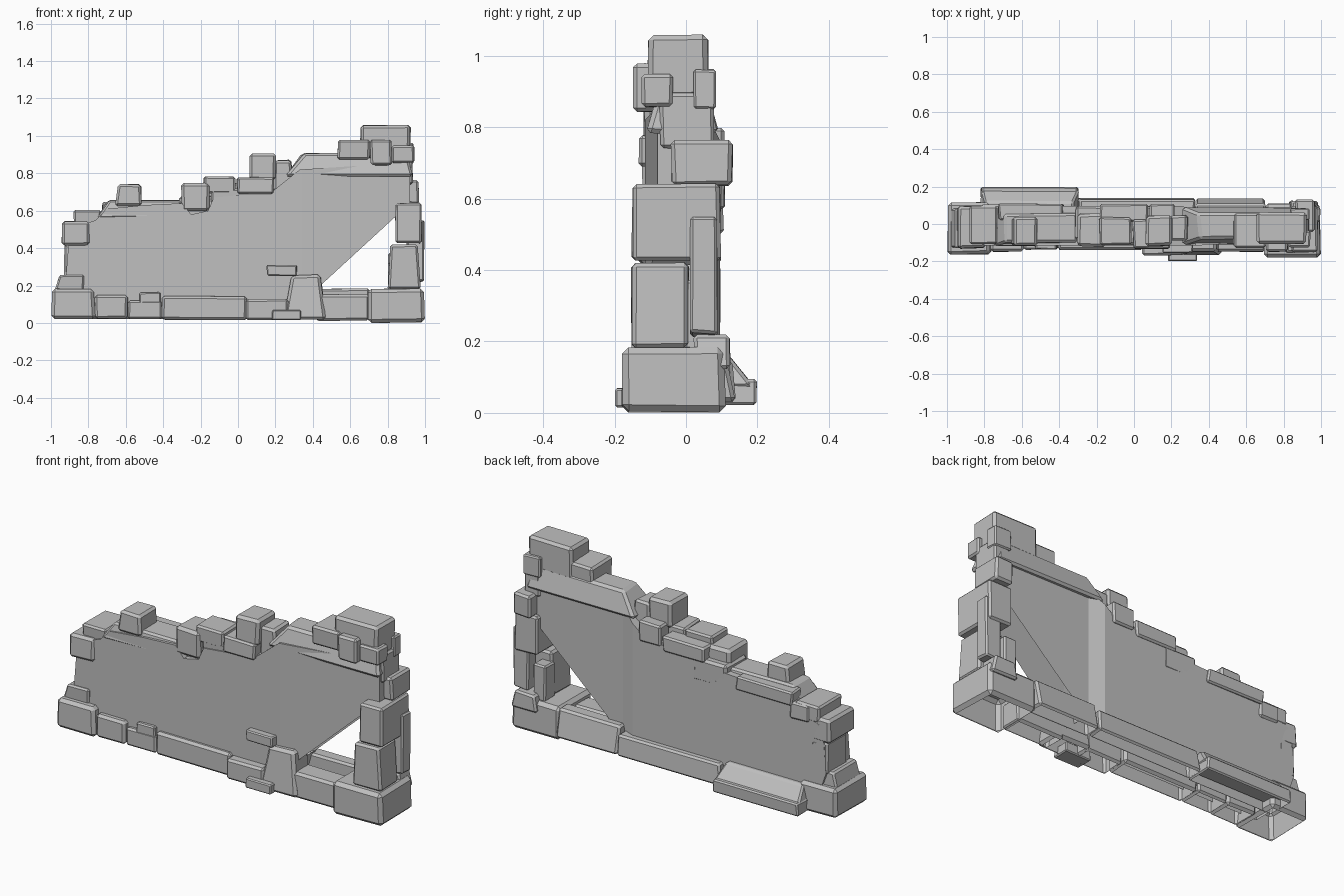
import bpy, bmesh, random
from mathutils import Vector

random.seed(4)
cube = bpy.data.objects.get("Cube")
if cube:
    bpy.data.objects.remove(cube, do_unlink=True)

grey = bpy.data.materials.new("grey_stone")
grey.use_nodes = True
colour = (0.53, 0.53, 0.53, 1)
grey.diffuse_color = colour
grey.node_tree.nodes["Principled BSDF"].inputs["Base Color"].default_value = colour


def finish(name, bm):
    mesh = bpy.data.meshes.new(name)
    bm.to_mesh(mesh)
    bm.free()
    mesh.materials.append(grey)
    obj = bpy.data.objects.new(name, mesh)
    bpy.context.collection.objects.link(obj)


def stone(name, x, y, z, taper=(0, 0), lean=(0, 0), rough=0.05, chamfer=0.1, hollow=False):
    """Chamfered block: taper pulls the top in at -x and +x, lean at -y and +y."""
    bm = bmesh.new()
    bmesh.ops.create_cube(bm, size=1)
    low = Vector((x[0], y[0], z[0]))
    size = Vector((x[1], y[1], z[1])) - low
    for v in bm.verts:
        unit = v.co + Vector((0.5, 0.5, 0.5))
        for axis in range(3):
            # corners are only worn inwards
            wear = random.random() * rough
            unit[axis] += -wear if unit[axis] > 0.5 else wear
        p = low + Vector(a * b for a, b in zip(unit, size))
        if v.co.z > 0:
            p.x += taper[0] if v.co.x < 0 else -taper[1]
            p.y += lean[0] if v.co.y < 0 else -lean[1]
        v.co = p
    bmesh.ops.bevel(bm, geom=list(bm.edges), offset=min(size) * chamfer,
                    segments=1, affect='EDGES', clamp_overlap=True)
    bmesh.ops.recalc_face_normals(bm, faces=bm.faces)
    bm.normal_update()
    if hollow:
        under = [f for f in bm.faces if f.normal.z < -.85]
        bmesh.ops.delete(bm, geom=under, context='FACES')
    finish(name, bm)


def footing(name, x, y, z, **shape):
    """Ground stone left open underneath."""
    stone(name, x, y, z, rough=.03, hollow=True, **shape)


# Hollow wall panel with a stepped top and a broken lower corner
outline = [(-.86, .08), (-.92, .25), (-.9, .5), (-.76, .55), (-.7, .61),
           (-.5, .63), (-.3, .64), (-.25, .58), (-.16, .6), (-.13, .67),
           (.18, .7), (.33, .82), (.8, .85), (.92, .85), (.92, .64),
           (.43, .19), (.4, .08)]
bm = bmesh.new()
face = bm.faces.new([bm.verts.new((x, 0, z)) for x, z in outline])
for cut in (.26, .34):
    bmesh.ops.bisect_plane(bm, geom=bm.verts[:] + bm.edges[:] + bm.faces[:],
                           plane_co=(cut, 0, 0), plane_no=(1, 0, 0))
front = list(bm.verts)
new = bmesh.ops.extrude_face_region(bm, geom=list(bm.faces), use_keep_orig=True)["geom"]
for v in front:
    # front turns slightly inwards towards the tall end
    v.co.y = -.115 + max(0, v.co.x - .34) * .06
for v in new:
    if isinstance(v, bmesh.types.BMVert):
        # back steps in at the tall end
        v.co.y = .095 if v.co.x < .3 else .065
bmesh.ops.recalc_face_normals(bm, faces=bm.faces)
bm.normal_update()
open_sides = [f for f in bm.faces if f.normal.z < -.4]
bmesh.ops.delete(bm, geom=open_sides, context='FACES')
finish("wall_panel", bm)

# Front footing
footing("left_corner_footing", (-1, -.76), (-.165, .12), (.02, .185), taper=(.005, .005))
footing("front_footing_outer", (-.77, -.585), (-.15, 0), (.02, .15))
footing("front_footing_step", (-.59, -.405), (-.14, 0), (.02, .12))
stone("front_footing_cap", (-.53, -.41), (-.14, 0), (.1, .165))
footing("front_footing_long", (-.41, .055), (-.14, 0), (.015, .145))
footing("front_footing_inner", (.04, .27), (-.17, -.03), (.015, .13))
footing("buttress", (.24, .475), (-.17, -.02), (.015, .26), taper=(.04, .03), lean=(.02, 0))
footing("front_footing_gap", (.41, .71), (-.15, -.02), (.01, .155))
footing("right_corner_footing", (.69, 1), (-.185, .115), (0, .185), taper=(.005, .005))
stone("right_corner_wedge", (.82, .99), (.02, .125), (.12, .22), (.02, .02))
stone("loose_low_brick", (.18, .34), (-.2, -.1), (.015, .07), rough=.03)
stone("loose_high_brick", (.15, .32), (-.155, -.08), (.25, .31))

# Back footing
footing("back_footing_fallen", (-.83, -.29), (.04, .2), (.02, .095))
stone("back_footing_slope", (-.83, -.29), (.04, .195), (.07, .165), (.03, .02), (0, .075), .03)
footing("back_footing_long", (-.31, .33), (.04, .14), (.03, .15), lean=(0, .01))
footing("back_footing_gap", (.32, .71), (.03, .14), (.03, .185), lean=(0, .03))

# Right broken column
stone("right_column_low", (.8, .98), (-.155, .01), (.18, .425), (.01, .015), rough=.03, chamfer=.07)
stone("right_column_inner", (.8, .88), (-.01, .085), (.17, .38))
stone("right_column_back", (.9, .998), (.01, .09), (.21, .55))
stone("right_column_middle", (.84, .985), (-.155, .1), (.425, .645), rough=.03, chamfer=.07)
stone("right_column_high", (.86, .97), (-.045, .135), (.635, .765))
stone("right_column_top", (.84, .935), (-.075, .08), (.74, .9), rough=.03)

# Left column
stone("left_ledge", (-.985, -.82), (-.13, .09), (.17, .26), (.03, 0))
stone("left_column_low", (-.93, -.83), (-.08, .1), (.24, .42))
stone("left_column_high", (-.945, -.79), (-.135, .1), (.41, .545))
stone("left_column_cap", (-.88, -.73), (-.11, .1), (.51, .605))
stone("left_back_shoulder", (-.82, -.7), (-.04, .11), (.5, .6))

# Coping and loose blocks along the broken top
stone("left_coping", (-.76, -.28), (-.125, .08), (.56, .66), (.06, .02), (.02, .02))
stone("left_back_slab", (-.73, -.37), (.02, .11), (.57, .65))
stone("left_crown", (-.66, -.51), (-.12, .04), (.62, .745), (.015, .005))
stone("notch_filler", (-.32, -.1), (-.09, .1), (.55, .68))
stone("notch_block", (-.305, -.145), (-.125, .06), (.595, .75))
stone("middle_coping", (-.15, .26), (-.11, .1), (.62, .72))
stone("middle_slab", (-.19, -.01), (-.115, .04), (.69, .785))
stone("middle_back_slab", (-.19, .08), (.01, .11), (.66, .75))
stone("middle_front_block", (-.01, .195), (-.135, .03), (.69, .78))
stone("middle_crown", (.06, .205), (-.12, .05), (.76, .91))
stone("middle_back_block", (.08, .22), (.02, .11), (.68, .8))
stone("middle_step", (.19, .305), (-.09, .05), (.7, .875), (0, .02))
stone("right_coping", (.24, .94), (-.115, .095), (.78, .91), (.1, .03), (.035, .035), .03)
stone("summit_step", (.53, .71), (-.13, .06), (.87, .98))
stone("summit_block", (.65, .925), (-.11, .065), (.88, 1.06), rough=.04, chamfer=.08)
stone("summit_front_block", (.705, .825), (-.15, -.04), (.84, .98))
stone("summit_side_block", (.82, .945), (-.125, -.035), (.855, .95), rough=.04)
stone("summit_back_block", (.83, .94), (.02, .085), (.85, .965))
